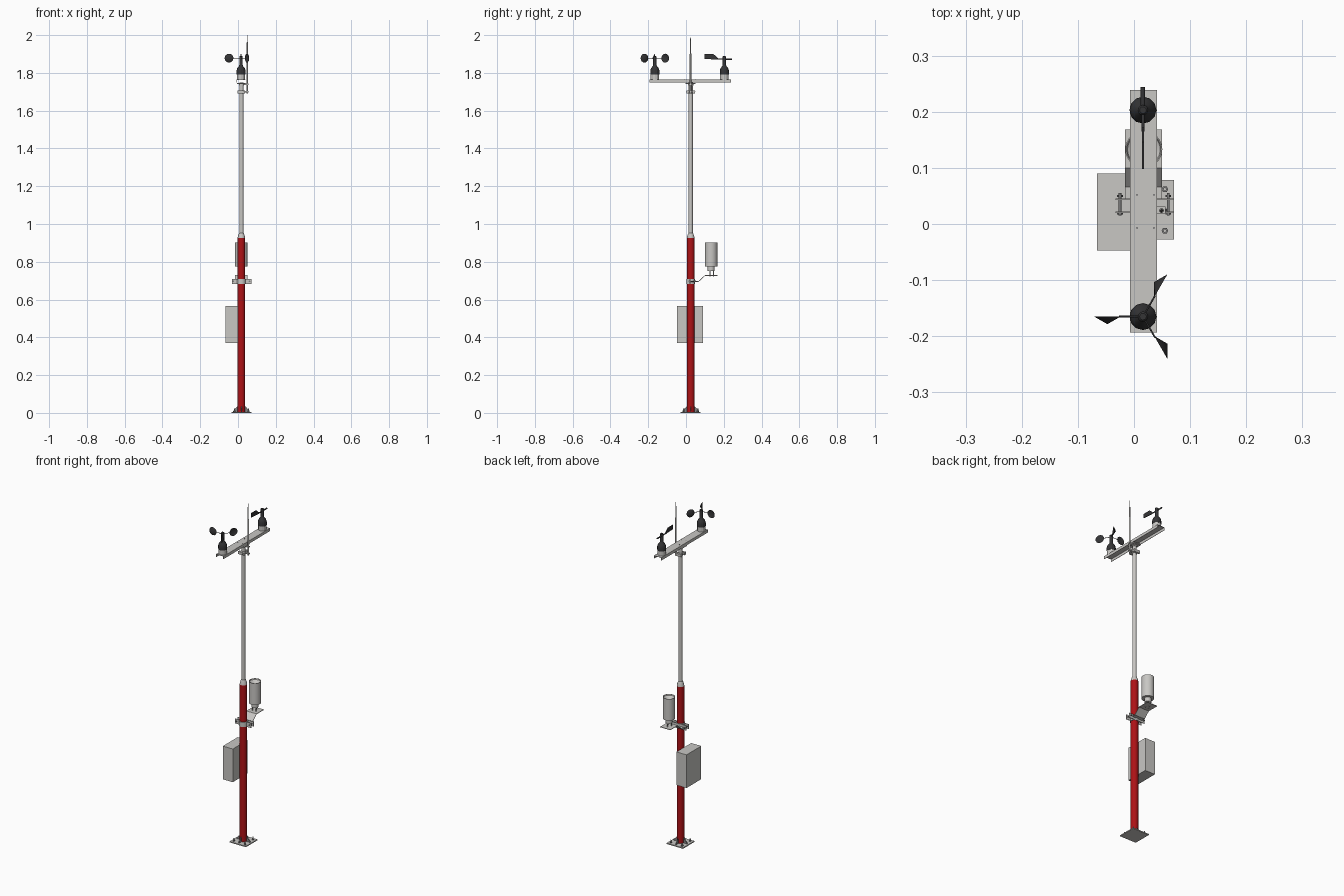
import bpy, bmesh, math
from mathutils import Vector

if "Cube" in bpy.data.objects:
    bpy.data.objects.remove(bpy.data.objects["Cube"])

def material(name, rgb):
    m = bpy.data.materials.new(name)
    m.diffuse_color = (*rgb, 1)
    m.use_nodes = True
    m.node_tree.nodes["Principled BSDF"].inputs["Base Color"].default_value = m.diffuse_color
    return m

GREY = material("light_grey_metal", (0.58, 0.57, 0.55))
RED = material("red_paint", (0.42, 0.006, 0.008))
DARK = material("dark_plastic", (0.035, 0.035, 0.037))
STEEL = material("bolt_steel", (0.22, 0.22, 0.22))
PX, PY = 0.018, 0.025          # mast centre

def finish(name, bm, mat, loc=(0, 0, 0), rotz=0):
    bmesh.ops.remove_doubles(bm, verts=bm.verts, dist=1e-6)
    bmesh.ops.recalc_face_normals(bm, faces=bm.faces)
    me = bpy.data.meshes.new(name)
    bm.to_mesh(me)
    bm.free()
    me.materials.append(mat)
    ob = bpy.data.objects.new(name, me)
    ob.location = loc
    ob.rotation_euler.z = rotz
    bpy.context.collection.objects.link(ob)
    return ob

def lathe(name, profile, mat, loc=(0, 0, 0), sides=32):
    """Spin (radius, z) points round z, closing both ends."""
    bm = bmesh.new()
    rings = [[bm.verts.new((r * math.cos(2 * math.pi * i / sides),
                            r * math.sin(2 * math.pi * i / sides), z))
              for i in range(sides)] for r, z in profile]
    for a, b in zip(rings, rings[1:]):
        for i in range(sides):
            j = (i + 1) % sides
            bm.faces.new((a[i], a[j], b[j], b[i]))
    if profile[0][0] > 0:
        bm.faces.new(rings[0])
    if profile[-1][0] > 0:
        bm.faces.new(rings[-1])
    return finish(name, bm, mat, loc)

def rod(name, a, b, r, mat, sides=12):
    a, b = Vector(a), Vector(b)
    ob = lathe(name, [(r, 0), (r, (b - a).length)], mat, a, sides)
    ob.rotation_euler = (b - a).to_track_quat('Z', 'Y').to_euler()
    return ob

def prism(name, pts, width, mat, loc=(0, 0, 0), rotz=0):
    """Outline in local y, z extruded along local x, centred."""
    bm = bmesh.new()
    s = [[bm.verts.new((x, y, z)) for y, z in pts] for x in (-width / 2, width / 2)]
    bm.faces.new(s[0])
    bm.faces.new(s[1])
    for i in range(len(pts)):
        j = (i + 1) % len(pts)
        bm.faces.new((s[0][i], s[0][j], s[1][j], s[1][i]))
    return finish(name, bm, mat, loc, rotz)

def box(name, x, y, z, mat):
    return prism(name, [(y[0], z[0]), (y[1], z[0]), (y[1], z[1]), (y[0], z[1])],
                 x[1] - x[0], mat, ((x[0] + x[1]) / 2, 0, 0))

# Base plate, gussets and anchor bolts
box("base_plate", (PX - .053, PX + .053), (PY - .053, PY + .053), (0, .006), GREY)
for i in range(4):
    prism("base_gusset", [(.017, .006), (.044, .006), (.044, .010), (.022, .034), (.017, .034)],
          .004, STEEL, (PX, PY, 0), i * math.pi / 2)
for sx in (-1, 1):
    for sy in (-1, 1):
        p = (PX + sx * .037, PY + sy * .037, 0)
        lathe("anchor_nut", [(.006, .006), (.006, .012)], STEEL, p, 6)
        lathe("anchor_bolt", [(.003, .006), (.003, .022)], GREY, p, 12)

# Mast: red lower tube, reducer, slim upper tube
lathe("lower_mast", [(.02, .006), (.02, .925)], RED, (PX, PY, 0))
lathe("mast_reducer", [(.02, .925), (.019, .934), (.013, .951), (.011, .953)], GREY, (PX, PY, 0))
lathe("upper_mast", [(.011, .94), (.011, 1.75)], GREY, (PX, PY, 0))

# Control box
box("control_box", (-.066, -.001), (-.047, .090), (.37, .565), GREY)

# Rain gauge clamp
lathe("gauge_clamp_ring", [(.0235, .682), (.0235, .71)], GREY, (PX, PY, 0))
for y in (.021, .044):
    box("gauge_clamp_flange", (-.033, .071), (y - .0015, y + .0015), (.682, .71), GREY)
for x in (-.025, .061):
    rod("clamp_bolt", (x, .015, .696), (x, .055, .696), .0025, STEEL)
    for y in (.017, .048):
        rod("clamp_nut", (x, y, .696), (x, y + .004, .696), .005, STEEL, 6)

# Rain gauge on cranked bracket
prism("gauge_bracket", [(.044, .694), (.067, .694), (.101, .726), (.168, .726),
                        (.168, .729), (.100, .729), (.066, .697), (.044, .697)],
      .066, GREY, (.017, 0, 0))
G = (.0175, .133, 0)
lathe("gauge_base", [(.018, .75), (.018, .776)], GREY, G)
lathe("gauge_body", [(.033, .775), (.033, .902), (.031, .902), (.029, .896), (.004, .882)], GREY, G)
for i in range(3):
    a = math.radians(90 + 120 * i)
    x, y = G[0] + .013 * math.cos(a), G[1] + .013 * math.sin(a)
    rod("gauge_leg", (x, y, .722), (x, y, .752), .0025, GREY)

# Cross arm: channel open underneath
w, t, h0, h1 = .024, .002, 1.748, 1.765
prism("cross_arm", [(-w, h0), (-w + t, h0), (-w + t, h1 - t), (w - t, h1 - t),
                    (w - t, h0), (w, h0), (w, h1), (-w, h1)],
      .432, GREY, (.017, .023, 0), math.pi / 2)
for x in (.0055, .0355):
    for y in (-.007, .052):
        lathe("arm_screw", [(.002, 1.764), (.002, 1.767)], STEEL, (x, y, 0), 8)

# Mast head clamps and lightning rod
box("head_plate", (-.004, .040), (-.002, .050), (1.741, 1.747), GREY)
for z in (1.70, 1.74):
    lathe("head_clamp_ring", [(.014, z - .007), (.014, z + .007)], GREY, (PX, PY, 0))
    box("rod_bracket", (PX, .056), (PY - .006, PY + .006), (z - .003, z + .003), GREY)
for y in (.009, .041):
    box("head_clamp_flange", (-.002, .038), (y - .006, y + .006), (1.692, 1.708), GREY)
rod("head_clamp_bolt", (.028, .000, 1.70), (.028, .049, 1.70), .0025, STEEL)
lathe("lightning_rod", [(.0042, 1.69), (.0042, 1.90), (.003, 1.905), (.0028, 1.96), (.0003, 2.0)],
      GREY, (.049, .024, 0), 12)

# Two wind sensor bodies
SX, CUPS_Y, VANE_Y, HEAD = .016, -.165, .203, 1.875
for label, y in (("cup_sensor", CUPS_Y), ("vane_sensor", VANE_Y)):
    lathe(label + "_base", [(.022, 1.764), (.022, 1.796)], GREY, (SX, y, 0), 12)
    lathe(label + "_body", [(.024, 1.792), (.024, 1.812), (.020, 1.825), (.011, 1.836),
                            (.009, 1.842), (.009, 1.886), (.006, 1.889)], DARK, (SX, y, 0), 12)

# Three cups, each a hollow cone facing round the circle
for i in range(3):
    a = math.radians(60 + 120 * i)
    out = Vector((math.cos(a), math.sin(a), 0))
    tan = Vector((-math.sin(a), math.cos(a), 0))
    hub = Vector((SX, CUPS_Y, HEAD + .003))
    cup = lathe("wind_cup", [(0, .010), (.0235, 0), (0, .0135)], DARK, hub + out * .0635, 16)
    cup.rotation_euler = tan.to_track_quat('Z', 'Y').to_euler()
    rod("cup_arm", hub, hub + out * .043, .0015, DARK)

# Wind vane: tail blade, shaft and nose
prism("vane_blade", [(.098, 1.874), (.098, 1.899), (.146, 1.899), (.172, 1.876), (.172, 1.870)],
      .003, DARK, (SX, 0, 0))
rod("vane_shaft", (SX, .165, 1.873), (SX, .205, 1.873), .003, DARK)
rod("vane_nose", (SX, .203, 1.873), (SX, .244, 1.873), .004, DARK)

# Smooth the round tubes, keep edges crisp
bpy.ops.object.select_all(action='SELECT')
bpy.context.view_layer.objects.active = bpy.context.selected_objects[0]
bpy.ops.object.shade_smooth_by_angle(angle=math.radians(25))
